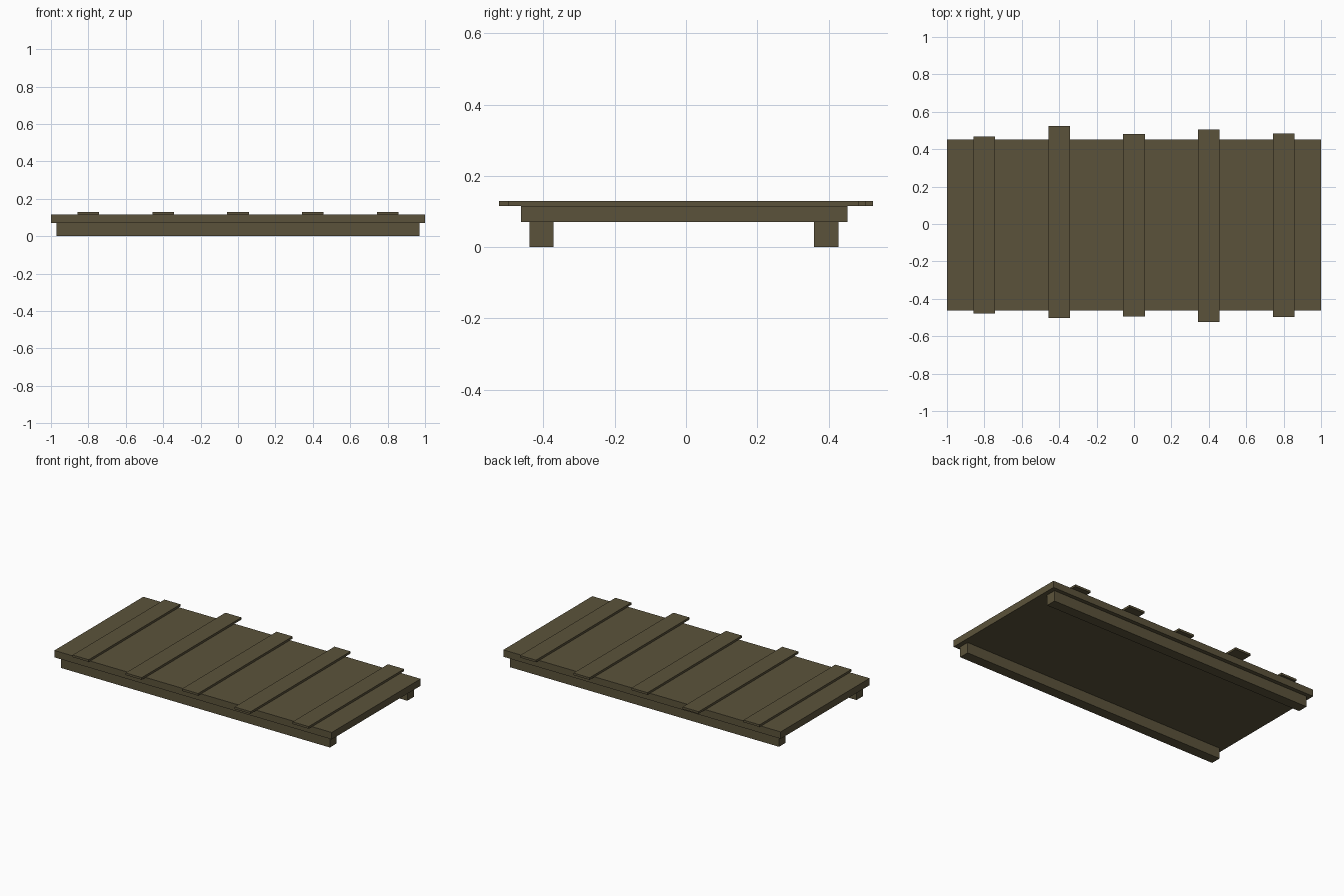
import bpy

if "Cube" in bpy.data.objects:
    bpy.data.objects.remove(bpy.data.objects["Cube"])

# One weathered wood colour for everything
wood = bpy.data.materials.new("dark olive wood")
wood.diffuse_color = (0.105, 0.086, 0.043, 1.0)
wood.use_nodes = True
wood.node_tree.nodes["Principled BSDF"].inputs["Base Color"].default_value = wood.diffuse_color


def box(name, x0, x1, y0, y1, z0, z1):
    """Axis-aligned box given by its limits."""
    bpy.ops.mesh.primitive_cube_add(
        size=1, location=((x0 + x1) / 2, (y0 + y1) / 2, (z0 + z1) / 2))
    ob = bpy.context.object
    ob.name = name
    ob.scale = (x1 - x0, y1 - y0, z1 - z0)
    bpy.ops.object.transform_apply(location=False, rotation=False, scale=True)
    ob.data.materials.append(wood)
    return ob


# Main deck
box("deck", -1.0, 1.0, -0.463, 0.453, 0.07, 0.115)

# Two long support rails underneath
for side, y in (("front", -0.405), ("back", 0.393)):
    box(side + "_rail", -0.97, 0.97, y - 0.034, y + 0.034, 0.0, 0.07)

# Cross slats of uneven length on top
slat_ends = [(-0.478, 0.468), (-0.503, 0.524), (-0.494, 0.480),
             (-0.524, 0.505), (-0.498, 0.485)]
for i, (y0, y1) in enumerate(slat_ends):
    x = -0.8 + 0.4 * i
    box(f"slat_{i + 1}", x - 0.058, x + 0.058, y0, y1, 0.115, 0.129)
